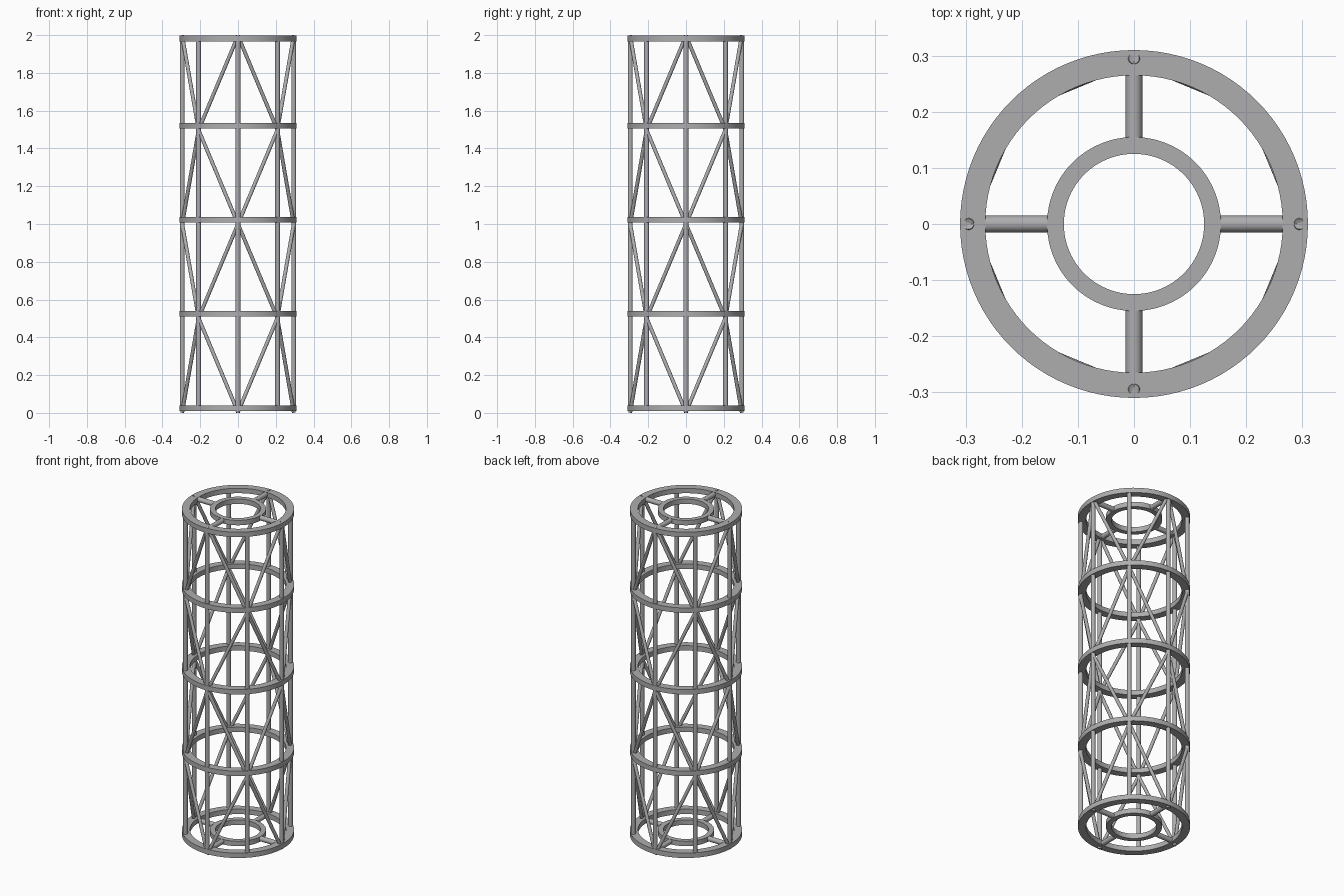
import bpy
import bmesh
from math import sin, cos, pi, radians
from mathutils import Vector

cube = bpy.data.objects.get("Cube")
if cube:
    bpy.data.objects.remove(cube)

steel = bpy.data.materials.new("grey steel")
grey = (0.42, 0.42, 0.43, 1)
steel.diffuse_color = grey
steel.use_nodes = True
steel.node_tree.nodes["Principled BSDF"].inputs["Base Color"].default_value = grey

COLUMN_R = 0.295      # distance of columns from the axis
RING_H = 0.03
STEP = 0.498          # height of one bay
BOTTOM = 0.004


def finish(name, bm):
    bmesh.ops.recalc_face_normals(bm, faces=bm.faces)
    mesh = bpy.data.meshes.new(name)
    bm.to_mesh(mesh)
    bm.free()
    mesh.materials.append(steel)
    obj = bpy.data.objects.new(name, mesh)
    bpy.context.collection.objects.link(obj)
    bpy.ops.object.select_all(action="DESELECT")
    obj.select_set(True)
    bpy.context.view_layer.objects.active = obj
    bpy.ops.object.shade_smooth_by_angle(angle=radians(35))
    return obj


def ring(name, inner, outer, z, sides=96):
    """Flat hoop of rectangular section, spun about the axis."""
    bm = bmesh.new()
    section = [(inner, z), (outer, z), (outer, z + RING_H), (inner, z + RING_H)]
    verts = [bm.verts.new((r, 0, h)) for r, h in section]
    edges = [bm.edges.new((verts[i], verts[(i + 1) % 4])) for i in range(4)]
    bmesh.ops.spin(bm, geom=verts + edges, cent=(0, 0, 0), axis=(0, 0, 1),
                   angle=2 * pi, steps=sides)
    bmesh.ops.remove_doubles(bm, verts=bm.verts, dist=0.0001)
    return finish(name, bm)


def rod(name, start, end, radius):
    """Round bar between two points."""
    span = end - start
    bm = bmesh.new()
    bmesh.ops.create_cone(bm, cap_ends=True, segments=24, radius1=radius,
                          radius2=radius, depth=span.length)
    obj = finish(name, bm)
    obj.location = (start + end) / 2
    obj.rotation_euler = span.to_track_quat("Z", "Y").to_euler()
    return obj


def point(index, radius, z):
    angle = index * pi / 4
    return Vector((radius * cos(angle), radius * sin(angle), z))


# Outer hoops, one at each bay joint
hoop_z = [0.01, 0.51, 1.007, 1.505, 1.967]
for i, z in enumerate(hoop_z):
    ring(f"outer_hoop_{i + 1}", 0.265, 0.31, z)

# Inner hoops and spokes at both ends
for end, z in (("bottom", hoop_z[0]), ("top", hoop_z[-1])):
    ring(f"{end}_inner_hoop", 0.125, 0.155, z)
    for k in range(0, 8, 2):
        mid = z + RING_H / 2
        rod(f"{end}_spoke_{k // 2 + 1}", point(k, 0.14, mid),
            point(k, 0.285, mid), RING_H / 2)

# Upright columns
for k in range(8):
    rod(f"column_{k + 1}", point(k, COLUMN_R, 0.015),
        point(k, COLUMN_R, 1.99), 0.013)

# Diagonal braces zigzag between neighbouring columns
for bay in range(4):
    low, high = BOTTOM + bay * STEP, BOTTOM + (bay + 1) * STEP
    for k in range(0, 8, 2):
        for side in (-1, 1):
            from_z, to_z = (low, high) if bay % 2 == 0 else (high, low)
            rod(f"brace_{bay + 1}_{k + (side + 3) // 2}",
                point(k, COLUMN_R, from_z), point(k + side, COLUMN_R, to_z), 0.01)
